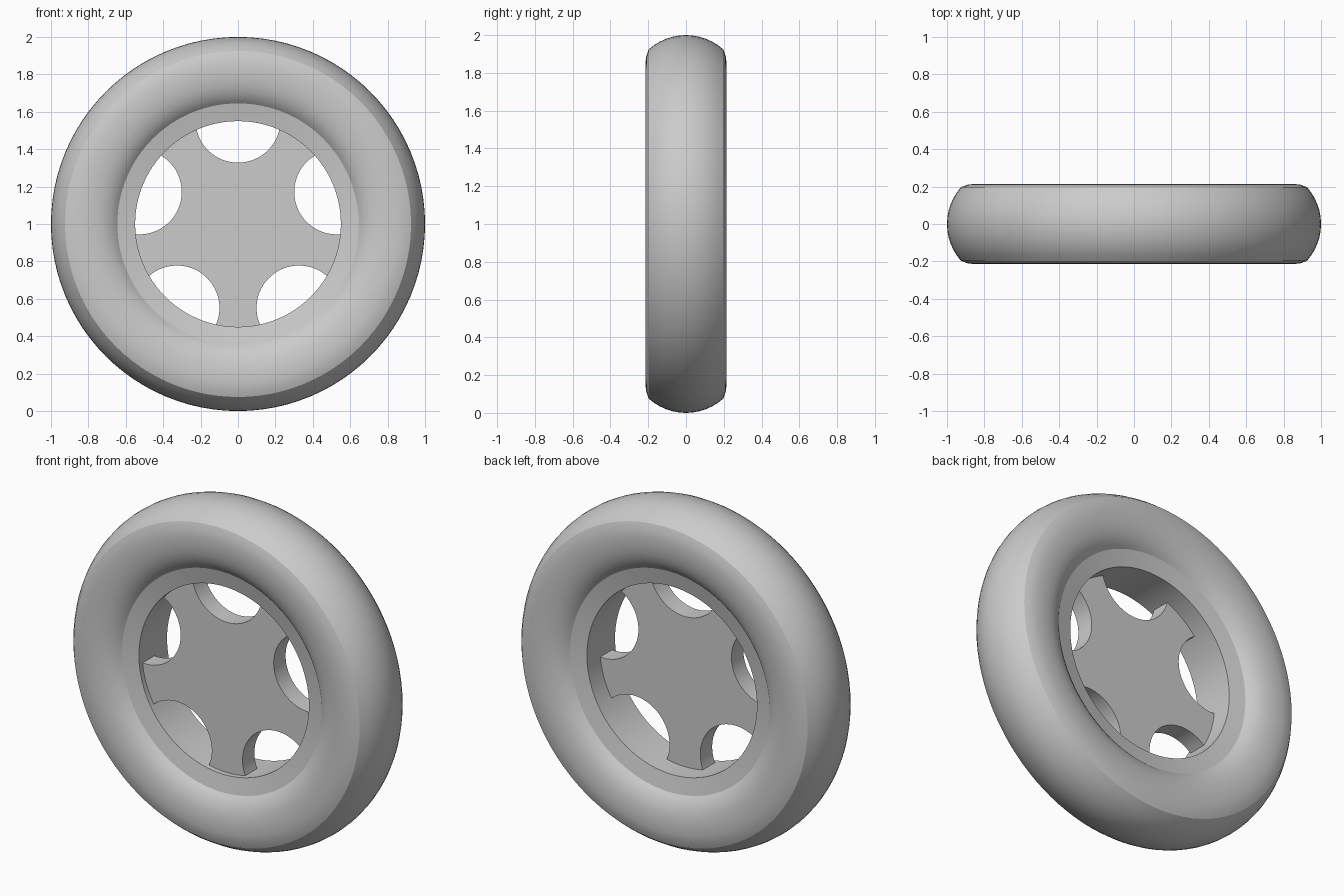
import bpy, bmesh
from math import sin, cos, pi, radians, atan2, sqrt, asin

if "Cube" in bpy.data.objects:
    bpy.data.objects.remove(bpy.data.objects["Cube"])

CZ = 1.0          # axle height
RIM_R = 0.55      # inner radius of the rim
SEG = 96


def finish(name, bm, angle=20):
    bmesh.ops.recalc_face_normals(bm, faces=bm.faces)
    mesh = bpy.data.meshes.new(name)
    bm.to_mesh(mesh)
    bm.free()
    ob = bpy.data.objects.new(name, mesh)
    bpy.context.collection.objects.link(ob)
    ob.location.z = CZ
    bpy.ops.object.select_all(action='DESELECT')
    ob.select_set(True)
    bpy.context.view_layer.objects.active = ob
    bpy.ops.object.shade_smooth_by_angle(angle=radians(angle))
    return ob


def lathe(name, profile):
    """Revolve a closed (radius, y) profile around the y axle."""
    bm = bmesh.new()
    rings = []
    for i in range(SEG):
        a = 2 * pi * i / SEG
        rings.append([bm.verts.new((r * cos(a), y, r * sin(a))) for r, y in profile])
    n = len(profile)
    for i in range(SEG):
        p, q = rings[i], rings[(i + 1) % SEG]
        for j in range(n):
            k = (j + 1) % n
            bm.faces.new((p[j], p[k], q[k], q[j]))
    return finish(name, bm)


# Tyre with rim: lip, bulging sidewall, crowned tread, mirrored across y
side = [(RIM_R, 0.13), (0.645, 0.15), (0.66, 0.165), (0.68, 0.18), (0.71, 0.196),
        (0.75, 0.208), (0.80, 0.215), (0.85, 0.215), (0.89, 0.210), (0.925, 0.197)]
tread_r = 0.295
tread_a = asin(0.197 / tread_r)
tread = [(1 - tread_r + tread_r * cos(t), tread_r * sin(t))
         for t in (tread_a * (1 - i / 6) for i in range(1, 12))]
lathe("tyre", side + tread + [(r, -y) for r, y in reversed(side)])

# Hub disc: round plate with five circular bites out of its edge
HOLE_C, HOLE_R = 0.555, 0.227
half = 2 * asin(HOLE_R / 2 / RIM_R)      # half angle of each bite at the rim
outline = []
for k in range(5):
    mid = pi / 2 + k * 2 * pi / 5
    # bite arc, in the frame of the hole centre
    start = atan2(-RIM_R * sin(half), RIM_R * cos(half) - HOLE_C) % (2 * pi)
    end = 2 * pi - start
    for i in range(29):
        t = start + (end - start) * i / 28
        x, z = HOLE_C + HOLE_R * cos(t), HOLE_R * sin(t)
        outline.append((x * cos(mid) - z * sin(mid), x * sin(mid) + z * cos(mid)))
    # rim arc to the next bite
    a0, a1 = mid + half, mid + 2 * pi / 5 - half
    for i in range(1, 8):
        a = a0 + (a1 - a0) * i / 8
        outline.append((RIM_R * cos(a), RIM_R * sin(a)))

bm = bmesh.new()
face = bm.faces.new([bm.verts.new((x, -0.10, z)) for x, z in outline])
ext = bmesh.ops.extrude_face_region(bm, geom=[face], use_keep_orig=True)
bmesh.ops.translate(bm, vec=(0, 0.11, 0),
                    verts=[g for g in ext["geom"] if isinstance(g, bmesh.types.BMVert)])
finish("hub_disc", bm, 30)
